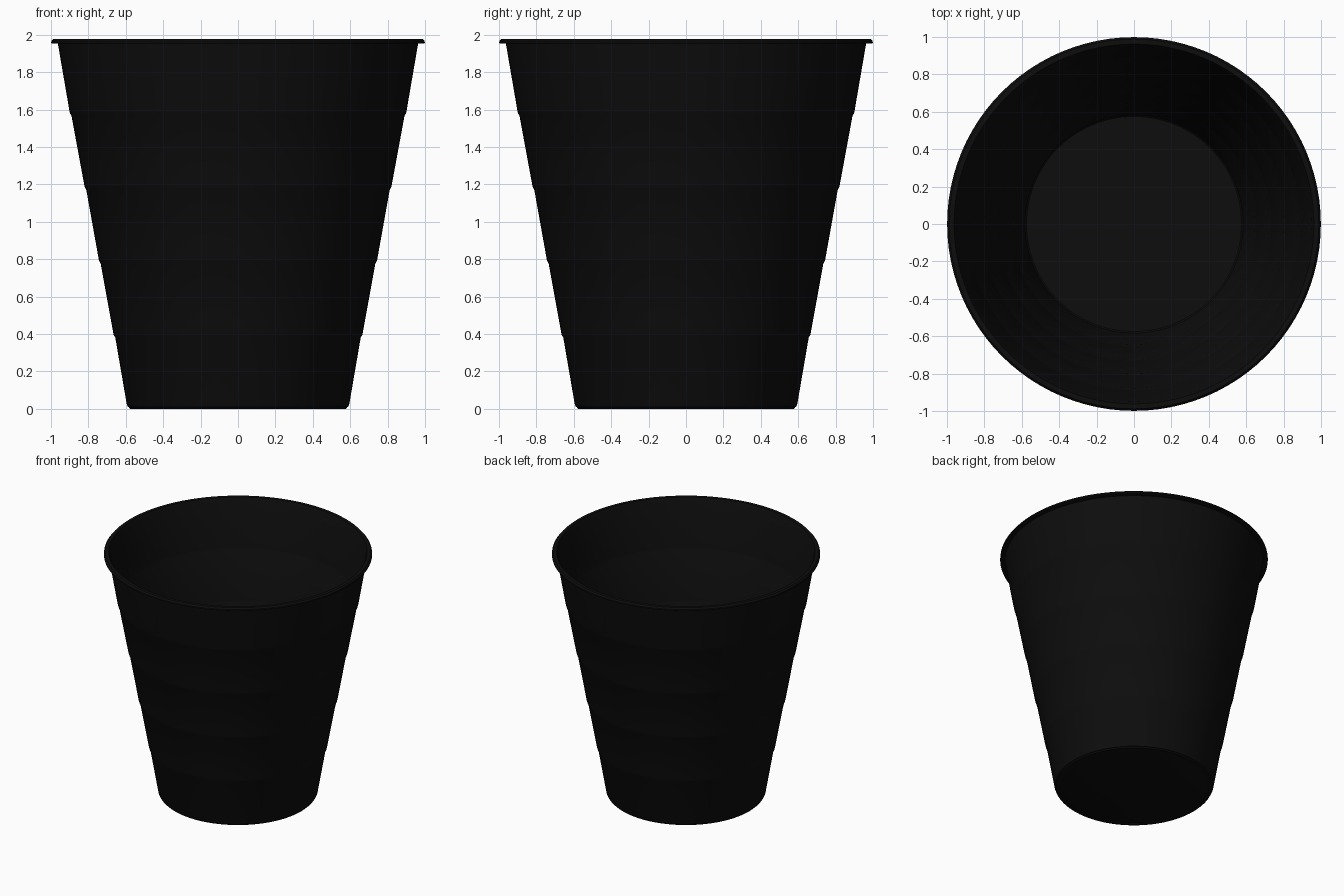
import bpy, bmesh, math

if "Cube" in bpy.data.objects:
    bpy.data.objects.remove(bpy.data.objects["Cube"])

SEG = 96
THICK = 0.012

# One matte black plastic
black = bpy.data.materials.new("black plastic")
black.diffuse_color = (0.004, 0.004, 0.004, 1)
black.use_nodes = True
black.node_tree.nodes["Principled BSDF"].inputs["Base Color"].default_value = black.diffuse_color


def lathe(name, profile):
    """Spin an (r, z) profile round the z axis; r = 0 ends become poles."""
    bm = bmesh.new()
    rings = []
    for r, z in profile:
        if r == 0:
            rings.append([bm.verts.new((0, 0, z))])
        else:
            rings.append([bm.verts.new((r * math.cos(math.tau * i / SEG),
                                        r * math.sin(math.tau * i / SEG), z))
                          for i in range(SEG)])
    for a, b in zip(rings, rings[1:]):
        for i in range(SEG):
            j = (i + 1) % SEG
            if len(a) == 1:
                bm.faces.new((a[0], b[j], b[i]))
            elif len(b) == 1:
                bm.faces.new((a[i], a[j], b[0]))
            else:
                bm.faces.new((a[i], a[j], b[j], b[i]))
    bmesh.ops.recalc_face_normals(bm, faces=bm.faces)
    me = bpy.data.meshes.new(name)
    bm.to_mesh(me)
    bm.free()
    ob = bpy.data.objects.new(name, me)
    bpy.context.collection.objects.link(ob)
    me.materials.append(black)
    bpy.ops.object.select_all(action='DESELECT')
    ob.select_set(True)
    bpy.context.view_layer.objects.active = ob
    bpy.ops.object.shade_smooth_by_angle(angle=math.radians(30))
    return ob


# Tapered wall with four small outward steps
wall = [(0.595, 0.025)]
for z, r in ((0.39, 0.655), (0.785, 0.733), (1.18, 0.810), (1.575, 0.889)):
    wall += [(r + 0.001, z - 0.01), (r + 0.010, z + 0.006), (r + 0.013, z + 0.022)]
wall += [(0.963, 1.952)]

outer = [(0, 0.005), (0.575, 0.005), (0.588, 0.010)] + wall
# Rolled rim, from its underside round to the inside
rim = [(0.992, 1.952), (0.999, 1.956), (0.998, 1.966), (0.988, 1.977), (0.962, 1.977)]
inner = [(r - THICK, z) for r, z in reversed(wall)]
floor = [(0.575, 0.018), (0, 0.018)]
lathe("cup_body", outer + rim + inner + floor)

# Thin foot ring under the base
lathe("foot_ring", [(0.555, 0.006), (0.555, 0.0), (0.578, 0.0), (0.583, 0.006)])
